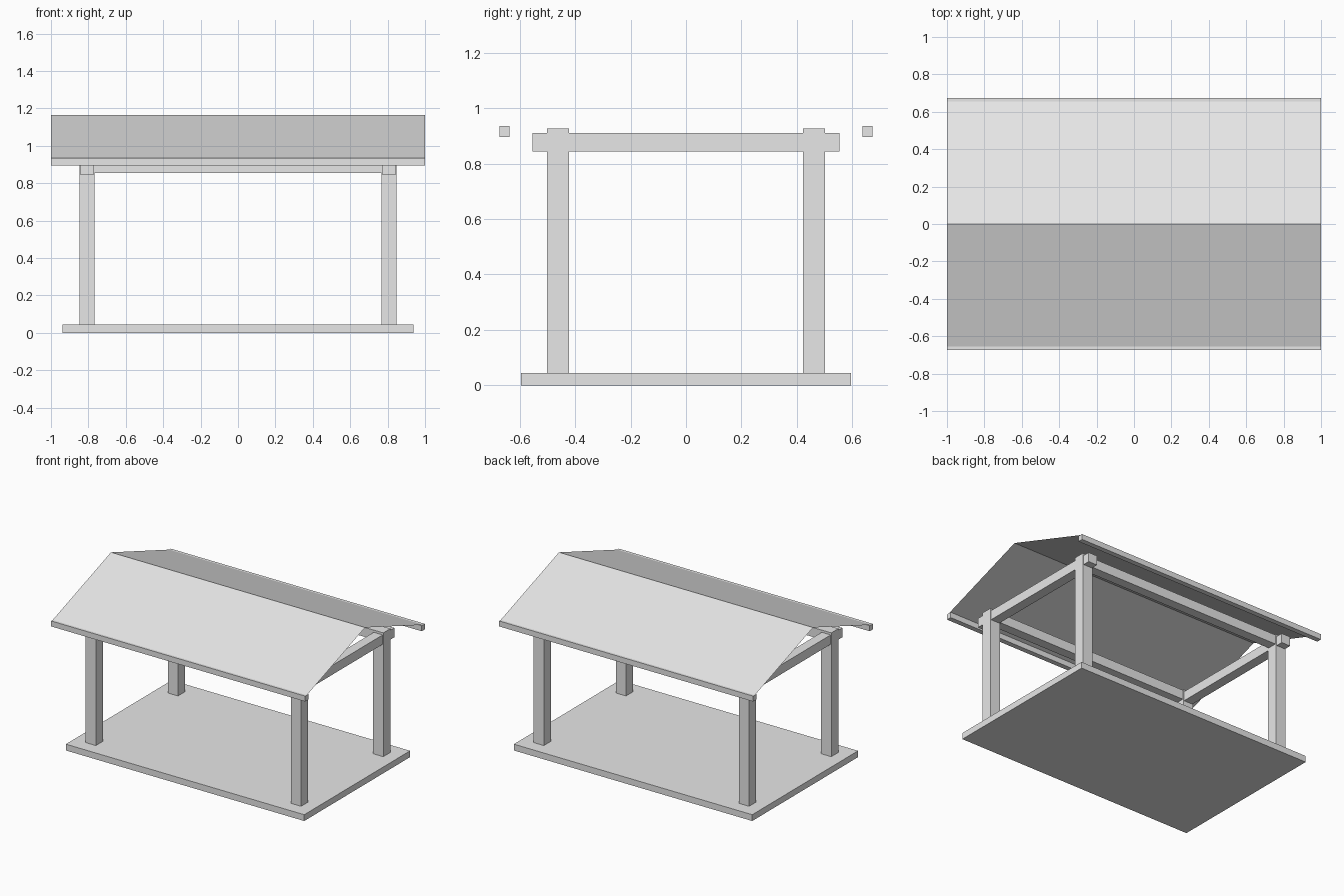
import bpy
import bmesh

default = bpy.data.objects.get("Cube")
if default:
    bpy.data.objects.remove(default, do_unlink=True)

grey = bpy.data.materials.new("light_grey")
grey.use_nodes = True
colour = (0.8, 0.8, 0.8, 1.0)
grey.diffuse_color = colour
grey.node_tree.nodes["Principled BSDF"].inputs["Base Color"].default_value = colour


def add_object(name, bm):
    mesh = bpy.data.meshes.new(name)
    bm.to_mesh(mesh)
    bm.free()
    mesh.materials.append(grey)
    obj = bpy.data.objects.new(name, mesh)
    bpy.context.collection.objects.link(obj)
    return obj


def add_box(name, centre, half_x, half_y, bottom, top):
    """Box centred on (x, y) between two heights."""
    bm = bmesh.new()
    bmesh.ops.create_cube(bm, size=2)
    bmesh.ops.scale(bm, vec=(half_x, half_y, (top - bottom) / 2), verts=bm.verts)
    bmesh.ops.translate(bm, vec=(*centre, (top + bottom) / 2), verts=bm.verts)
    return add_object(name, bm)


POST_X, POST_Y = 0.808, 0.462
EAVE_Y, EAVE_Z, RIDGE_Z = 0.655, 0.935, 1.166

# Floor slab
add_box("floor_slab", (0, 0), 0.938, 0.595, 0, 0.045)

# Corner posts
for side, sx in (("left", 1), ("right", -1)):
    for end, sy in (("front", -1), ("back", 1)):
        add_box(f"{end}_{side}_post", (sx * POST_X, sy * POST_Y),
                0.04, 0.04, 0.045, 0.926)
    # Cross beam, running past the posts front and back
    add_box(f"{side}_cross_beam", (sx * POST_X, 0), 0.035, 0.553, 0.843, 0.91)

# Long beams between the posts, and eave boards
for end, sy in (("front", -1), ("back", 1)):
    add_box(f"{end}_long_beam", (0, sy * POST_Y), POST_X, 0.034, 0.855, 0.922)
    add_box(f"{end}_eave_board", (0, sy * EAVE_Y), 1, 0.018, 0.896, EAVE_Z)

# Gable roof: a thin sheet folded along the ridge
bm = bmesh.new()
rows = [[bm.verts.new((x, y, z)) for x in (-1, 1)]
        for y, z in ((-EAVE_Y, EAVE_Z), (0, RIDGE_Z), (EAVE_Y, EAVE_Z))]
for low, high in zip(rows, rows[1:]):
    bm.faces.new((low[0], low[1], high[1], high[0]))
add_object("roof_sheet", bm)
